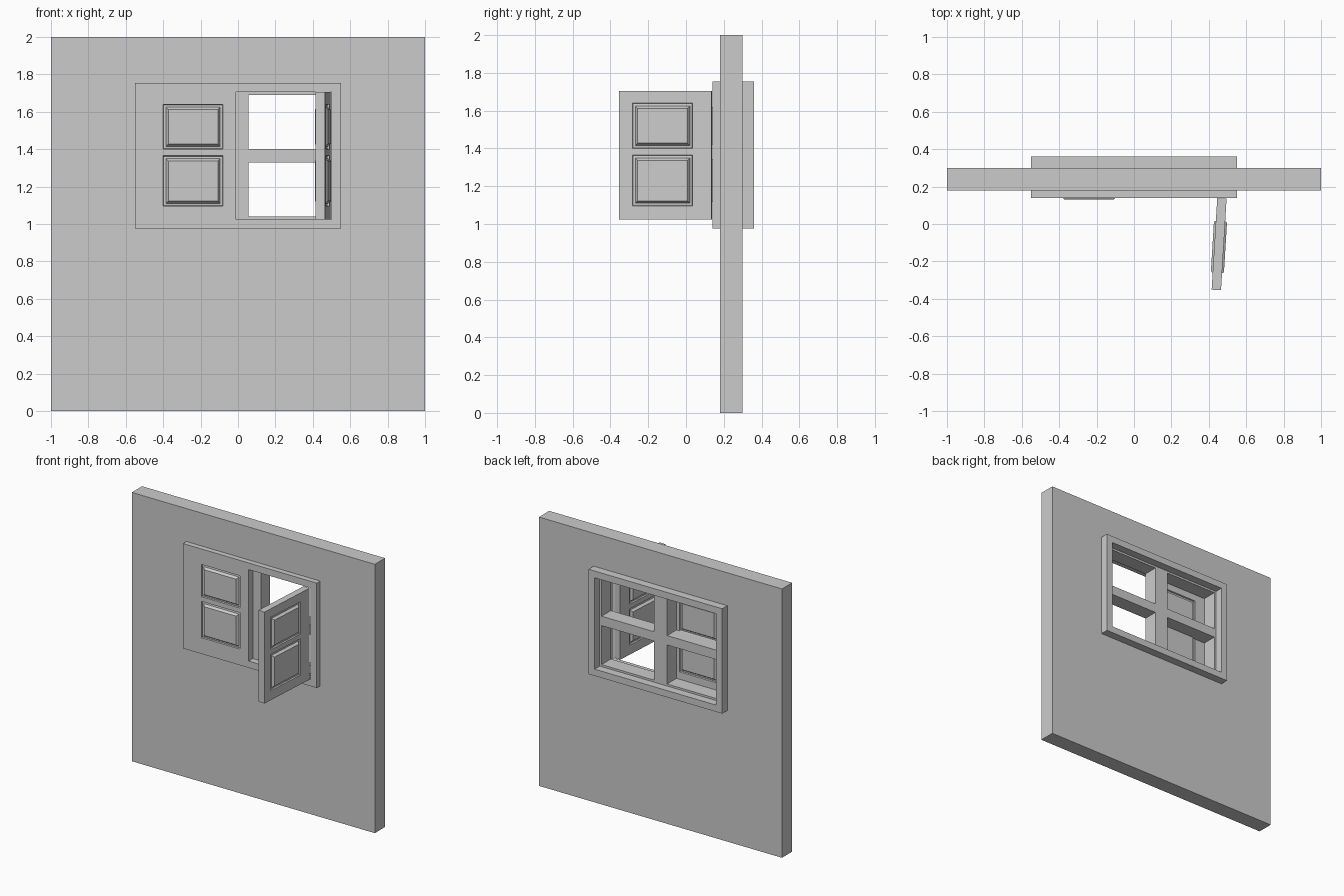
import bpy, bmesh, math
from mathutils import Matrix, Vector

if "Cube" in bpy.data.objects:
    bpy.data.objects.remove(bpy.data.objects["Cube"])


def finish(bm, name, loc=(0, 0, 0), rot=0):
    bmesh.ops.recalc_face_normals(bm, faces=bm.faces[:])
    me = bpy.data.meshes.new(name)
    bm.to_mesh(me)
    bm.free()
    ob = bpy.data.objects.new(name, me)
    bpy.context.collection.objects.link(ob)
    ob.location = loc
    ob.rotation_euler.z = rot
    return ob


def box(name, x0, x1, y0, y1, z0, z1):
    bm = bmesh.new()
    size = Matrix.Diagonal((x1 - x0, y1 - y0, z1 - z0, 1))
    mid = Matrix.Translation(((x0 + x1) / 2, (y0 + y1) / 2, (z0 + z1) / 2))
    bmesh.ops.create_cube(bm, size=1, matrix=mid @ size)
    return finish(bm, name)


def ring(name, outer, inner, y0, y1):
    """Rectangular frame; outer and inner are (x0, x1, z0, z1)."""
    bm = bmesh.new()
    loops = []
    for (x0, x1, z0, z1), y in ((outer, y0), (outer, y1), (inner, y1), (inner, y0)):
        loops.append([bm.verts.new((x, y, z)) for x, z in
                      ((x0, z0), (x1, z0), (x1, z1), (x0, z1))])
    for a, b in zip(loops, loops[1:] + loops[:1]):
        for i in range(4):
            j = (i + 1) % 4
            bm.faces.new((a[i], a[j], b[j], b[i]))
    return finish(bm, name)


def shutter(name, side, loc, rot=0):
    """Panelled leaf with its hinge corner at the origin, running along side * x."""
    bm = bmesh.new()
    xs = [0, 0.10, 0.42, 0.49]
    zs = [1.025, 1.095, 1.365, 1.40, 1.64, 1.705]
    panels = []
    grids = []
    for y in (0, 0.05):
        g = [[bm.verts.new((side * x, y, z)) for z in zs] for x in xs]
        grids.append(g)
        for i in range(3):
            for j in range(5):
                f = bm.faces.new((g[i][j], g[i + 1][j], g[i + 1][j + 1], g[i][j + 1]))
                if i == 1 and j in (1, 3):
                    panels.append(f)
    # rim joining both sides
    path = [(i, 0) for i in range(3)] + [(3, j) for j in range(5)]
    path += [(3 - i, 5) for i in range(3)] + [(0, 5 - j) for j in range(5)]
    a, b = grids
    for (i, j), (k, l) in zip(path, path[1:] + path[:1]):
        bm.faces.new((a[i][j], a[k][l], b[k][l], b[i][j]))
    bmesh.ops.recalc_face_normals(bm, faces=bm.faces[:])
    # sunken moulding and raised field
    for t, d in ((0.004, -0.010), (0.018, 0.002), (0.005, 0.006), (0.012, 0.012)):
        bmesh.ops.inset_individual(bm, faces=panels, thickness=t, depth=d)
    return finish(bm, name, loc, rot)


# wall and window frame
outer = (-0.55, 0.55, 0.975, 1.755)
opening = (-0.5, 0.5, 1.025, 1.705)
ring("wall", (-1, 1, 0, 2), outer, 0.18, 0.30)
ring("window_frame", outer, opening, 0.14, 0.36)

# sash and glazing bars
ring("sash", opening, (-0.485, 0.485, 1.04, 1.69), 0.19, 0.30)
box("vertical_bar", -0.055, 0.055, 0.19, 0.30, 1.03, 1.70)
for s, n in ((-1, "left"), (1, "right")):
    xa, xb = sorted((s * 0.055, s * 0.49))
    box("horizontal_bar_" + n, xa, xb, 0.19, 0.30, 1.33, 1.40)

# closed left shutter, open right shutter
shutter("closed_shutter", 1, (-0.5, 0.14, 0))
shutter("open_shutter", -1, (0.495, 0.135, 0), math.radians(86.5))
